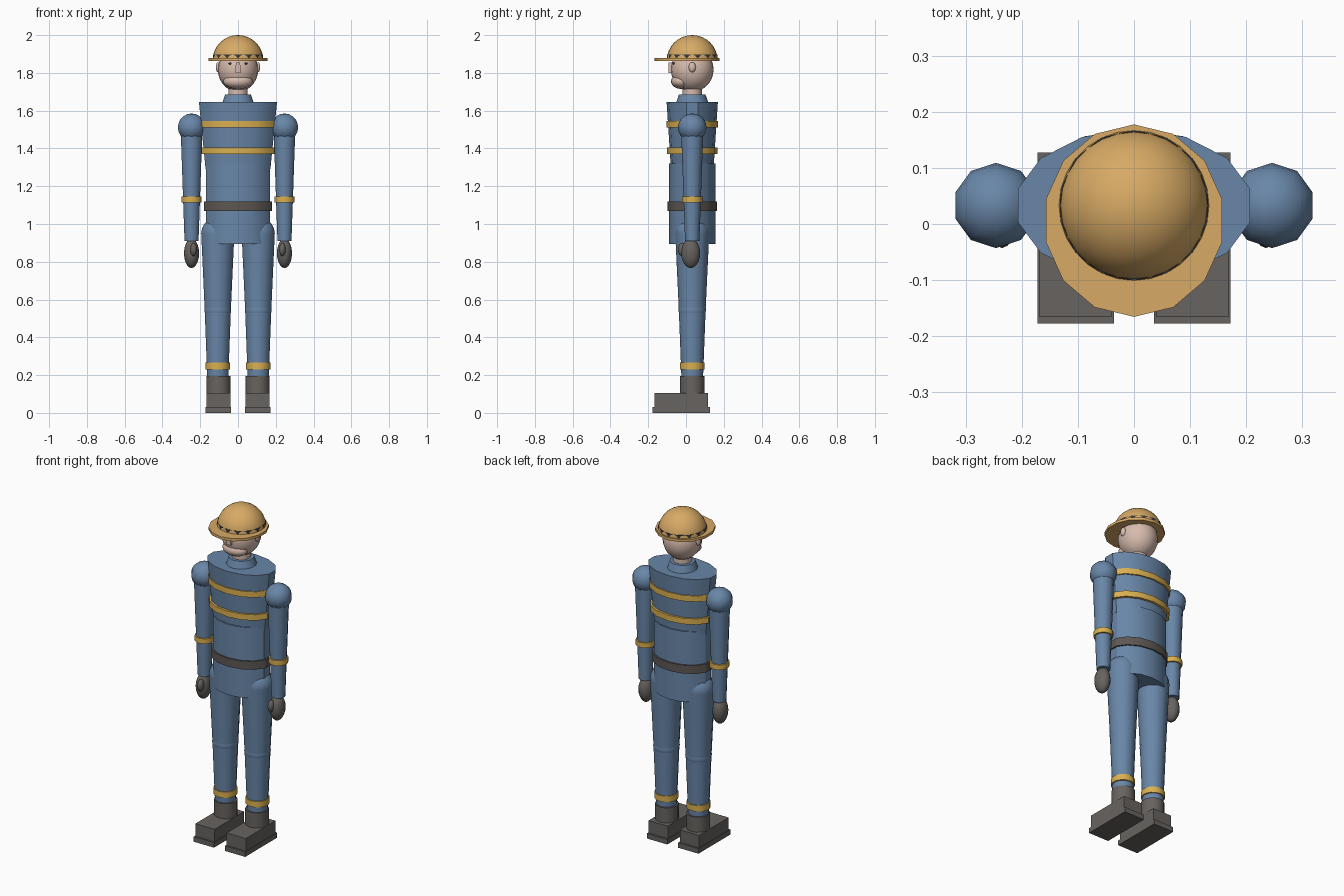
import bpy
import bmesh
import math

cube = bpy.data.objects.get("Cube")
if cube:
    bpy.data.objects.remove(cube, do_unlink=True)

CY = 0.033   # depth of the body axis
SIDES = 14


def material(name, r, g, b):
    m = bpy.data.materials.new(name)
    m.use_nodes = True
    m.diffuse_color = (r, g, b, 1)
    m.node_tree.nodes["Principled BSDF"].inputs["Base Color"].default_value = (r, g, b, 1)
    return m


BLUE = material("blue cloth", 0.14, 0.24, 0.39)
HELMET = material("helmet orange", 0.68, 0.40, 0.13)
YELLOW = material("reflective yellow", 0.70, 0.43, 0.08)
DARK = material("dark leather", 0.135, 0.125, 0.115)
BELT = material("belt brown", 0.11, 0.095, 0.085)
SKIN = material("skin", 0.68, 0.50, 0.42)
BLACK = material("near black", 0.04, 0.04, 0.05)


def finish(name, mat, angle):
    ob = bpy.context.object
    ob.name = name
    ob.data.materials.append(mat)
    bpy.ops.object.transform_apply(location=False, rotation=True, scale=True)
    if angle:
        bpy.ops.object.shade_smooth_by_angle(angle=math.radians(angle))
    return ob


def tube(name, mat, x, z0, z1, r0, r1, depth=1.0, y=CY):
    """Tapered prism from z0 to z1; depth scales it front to back."""
    bpy.ops.mesh.primitive_cone_add(vertices=SIDES, radius1=r0, radius2=r1,
                                    depth=z1 - z0, location=(x, y, (z0 + z1) / 2))
    bpy.context.object.scale = (1, depth, 1)
    return finish(name, mat, 30)


def ball(name, mat, loc, size, segments=SIDES, rings=10):
    bpy.ops.mesh.primitive_uv_sphere_add(segments=segments, ring_count=rings,
                                         radius=1, location=loc)
    bpy.context.object.scale = size
    return finish(name, mat, 60)


def box(name, mat, x, y0, y1, z0, z1, width):
    bpy.ops.mesh.primitive_cube_add(size=1, location=(x, (y0 + y1) / 2, (z0 + z1) / 2))
    bpy.context.object.scale = (width, y1 - y0, z1 - z0)
    return finish(name, mat, 0)


# Helmet: half dome, band showing through at its corners, wide brim
dome = ball("helmet_dome", HELMET, (0, CY, 1.865), (0.135, 0.135, 0.135), 28, 16)
bm = bmesh.new()
bm.from_mesh(dome.data)
bmesh.ops.delete(bm, geom=[v for v in bm.verts if v.co.z < -0.005], context="VERTS")
bm.to_mesh(dome.data)
bm.free()
tube("helmet_band", BLACK, 0, 1.872, 1.897, 0.134, 0.134)
tube("helmet_brim", HELMET, 0, 1.862, 1.878, 0.161, 0.161, 1.065, 0.006)

# Head and face
ball("head", SKIN, (0, CY, 1.818), (0.107, 0.113, 0.118), 20, 14)
ball("jaw", SKIN, (0, -0.026, 1.755), (0.078, 0.054, 0.04), 16, 10)
nose = box("nose", SKIN, 0, -0.092, -0.06, 1.80, 1.855, 0.028)
for v in nose.data.vertices:
    if v.co.z > 0:
        v.co.x *= 0.8
tube("neck", SKIN, 0, 1.66, 1.74, 0.051, 0.051)

# Jacket
tube("collar", BLUE, 0, 1.64, 1.686, 0.086, 0.07)
tube("chest", BLUE, 0, 1.29, 1.645, 0.176, 0.212, 0.64)
tube("jacket_skirt", BLUE, 0, 0.895, 1.32, 0.175, 0.175, 0.70)
tube("upper_chest_stripe", YELLOW, 0, 1.51, 1.545, 0.204, 0.204, 0.67)
tube("lower_chest_stripe", YELLOW, 0, 1.37, 1.405, 0.199, 0.199, 0.67)
tube("belt", BELT, 0, 1.07, 1.12, 0.184, 0.184, 0.71)

for side, s in (("left", 1), ("right", -1)):
    # Face details
    ball(side + "_ear", SKIN, (s * 0.106, CY, 1.83), (0.012, 0.019, 0.027), 10, 8)
    ball(side + "_eye", BLACK, (s * 0.042, -0.066, 1.85), (0.008, 0.006, 0.006), 8, 6)

    # Arm
    ax = s * 0.246
    ball(side + "_shoulder", BLUE, (ax, CY, 1.511), (0.076, 0.076, 0.074), 10, 10)
    tube(side + "_arm", BLUE, ax, 0.91, 1.50, 0.038, 0.059)
    tube(side + "_cuff_stripe", YELLOW, ax, 1.115, 1.146, 0.054, 0.054)
    ball(side + "_glove", DARK, (ax, CY - 0.008, 0.845), (0.041, 0.05, 0.078), 14, 10)
    ball(side + "_thumb", DARK, (s * 0.235, -0.018, 0.865), (0.018, 0.025, 0.036), 10, 8)

    # Leg
    lx = s * 0.107
    ball(side + "_hip", BLUE, (lx, CY, 0.95), (0.09, 0.09, 0.088))
    tube(side + "_thigh", BLUE, lx, 0.545, 0.95, 0.071, 0.09)
    ball(side + "_knee", BLUE, (lx, CY, 0.545), (0.073, 0.073, 0.073))
    tube(side + "_shin", BLUE, lx, 0.18, 0.545, 0.057, 0.071)
    tube(side + "_ankle_stripe", YELLOW, lx, 0.23, 0.266, 0.066, 0.066)

    # Boot
    fx = s * 0.104
    tube(side + "_boot_shaft", DARK, fx, 0.10, 0.196, 0.065, 0.065)
    box(side + "_boot_foot", DARK, fx, -0.166, 0.116, 0.03, 0.105, 0.128)
    box(side + "_boot_sole", DARK, fx, -0.177, 0.127, 0.0, 0.03, 0.136)
